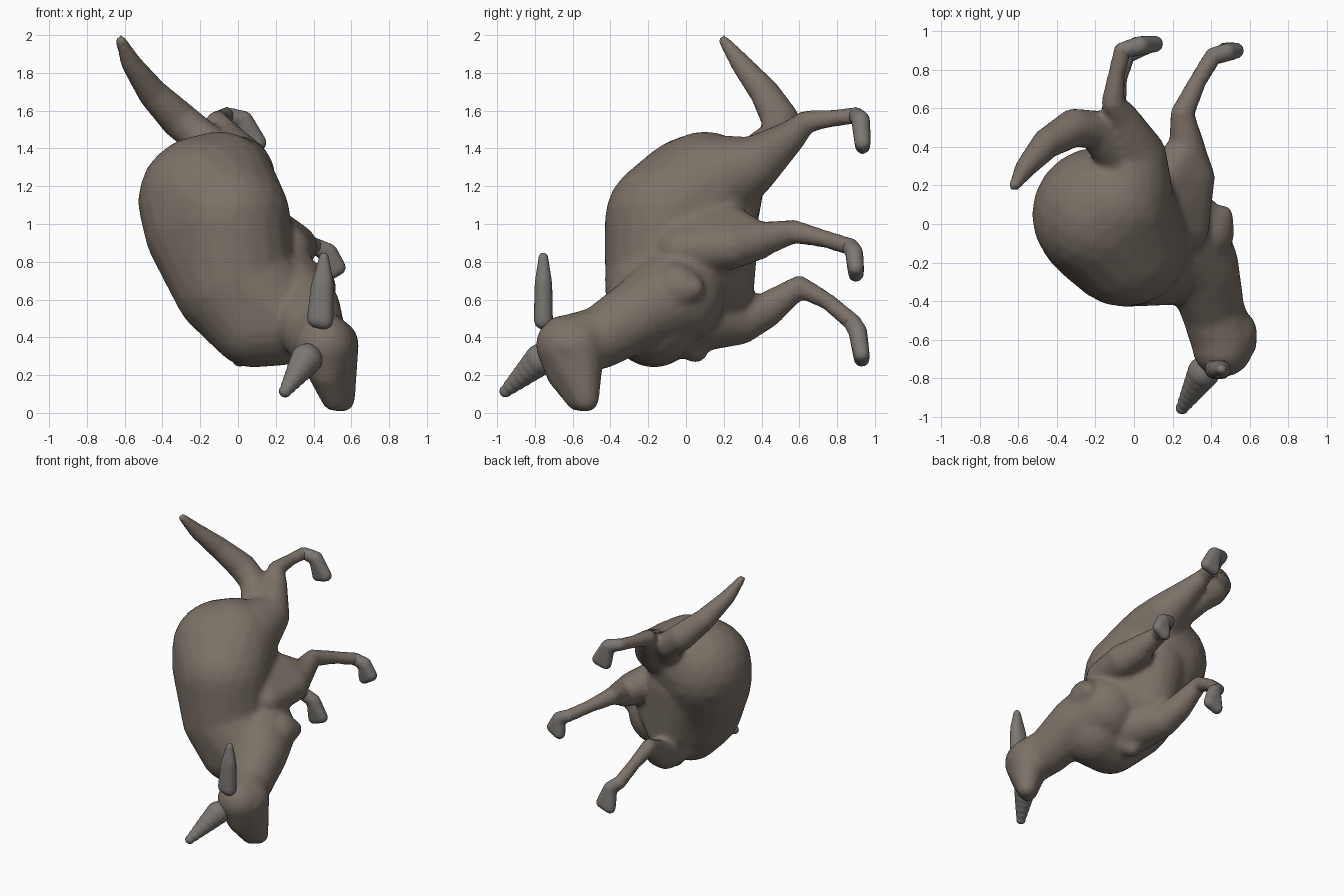
import bpy, bmesh
from mathutils import Vector


def material(name, rgb):
    m = bpy.data.materials.new(name)
    m.diffuse_color = (*rgb, 1)
    return m


HIDE = material("hide", (0.20, 0.165, 0.135))
KERATIN = material("keratin", (0.20, 0.185, 0.17))

# Unit ball points reused by every hull
ball = bmesh.new()
bmesh.ops.create_icosphere(ball, subdivisions=3, radius=1)
UNIT = [v.co.copy() for v in ball.verts]
ball.free()


def hull(bm, balls):
    """Convex skin around a few balls given as (x, y, z, radius)."""
    part = bmesh.new()
    for x, y, z, r in balls:
        for p in UNIT:
            part.verts.new(Vector((x, y, z)) + p * r)
    bmesh.ops.convex_hull(part, input=part.verts[:])
    loose = [v for v in part.verts if not v.link_faces]
    bmesh.ops.delete(part, geom=loose, context='VERTS')
    bmesh.ops.recalc_face_normals(part, faces=part.faces[:])
    me = bpy.data.meshes.new("part")
    part.to_mesh(me)
    part.free()
    bm.from_mesh(me)
    bpy.data.meshes.remove(me)


def chain(bm, balls):
    for a, b in zip(balls, balls[1:]):
        hull(bm, [a, b])


def finish(name, bm, mat, voxel=0.02, smooth=3):
    me = bpy.data.meshes.new(name)
    bm.to_mesh(me)
    bm.free()
    me.materials.append(mat)
    ob = bpy.data.objects.new(name, me)
    bpy.context.collection.objects.link(ob)
    rm = ob.modifiers.new("merge", 'REMESH')
    rm.mode = 'VOXEL'
    rm.voxel_size = voxel
    rm.use_smooth_shade = True
    sm = ob.modifiers.new("soften", 'SMOOTH')
    sm.iterations = smooth
    return ob


bm = bmesh.new()
# Trunk: heavy rump, flank, belly and chest
hull(bm, [(-0.18, 0.05, 1.12, 0.35), (-0.05, -0.10, 1.02, 0.33), (-0.17, 0.00, 0.99, 0.33),
          (-0.02, -0.10, 0.70, 0.33), (-0.10, 0.10, 1.18, 0.31)])
hull(bm, [(-0.02, -0.10, 0.70, 0.33), (0.08, -0.17, 0.48, 0.24), (0.22, -0.17, 0.50, 0.25)])
hull(bm, [(-0.05, 0.15, 1.00, 0.24), (0.0, 0.16, 0.65, 0.20), (0.13, 0.05, 0.75, 0.22)])
# Shoulder and neck
chain(bm, [(0.22, -0.05, 0.62, 0.26), (0.35, -0.22, 0.54, 0.195),
           (0.41, -0.45, 0.40, 0.165), (0.46, -0.60, 0.36, 0.165)])
# Head with muzzle and brow
hull(bm, [(0.46, -0.635, 0.36, 0.16), (0.50, -0.57, 0.36, 0.14), (0.47, -0.65, 0.21, 0.09),
          (0.55, -0.53, 0.075, 0.07), (0.51, -0.57, 0.08, 0.07)])
hull(bm, [(0.60, -0.63, 0.35, 0.04), (0.52, -0.66, 0.40, 0.08)])
# Tail
chain(bm, [(-0.08, 0.36, 1.34, 0.12), (-0.20, 0.49, 1.46, 0.10), (-0.31, 0.50, 1.55, 0.10),
           (-0.45, 0.42, 1.69, 0.08), (-0.565, 0.29, 1.85, 0.055), (-0.62, 0.20, 1.97, 0.03)])
# Legs, each from hip to pastern
legs = {
    "upper": [(-0.03, 0.18, 1.24, 0.23), (0.02, 0.35, 1.31, 0.15), (-0.06, 0.55, 1.46, 0.085),
              (-0.11, 0.63, 1.54, 0.06), (-0.09, 0.78, 1.56, 0.045), (-0.06, 0.90, 1.575, 0.046)],
    "middle": [(0.28, 0.36, 0.91, 0.10), (0.25, 0.57, 0.96, 0.062),
               (0.33, 0.74, 0.92, 0.046), (0.41, 0.87, 0.88, 0.047)],
    "lower": [(0.05, 0.05, 0.50, 0.18), (-0.02, 0.28, 0.48, 0.12), (-0.06, 0.42, 0.54, 0.095),
              (-0.10, 0.60, 0.67, 0.058), (-0.08, 0.75, 0.59, 0.045), (-0.04, 0.88, 0.48, 0.048)],
}
for path in legs.values():
    chain(bm, path)
# Broad slanted thigh of the middle leg
hull(bm, [(0.15, 0.00, 0.96, 0.13), (0.26, -0.02, 0.86, 0.13), (0.16, 0.23, 0.98, 0.12),
          (0.30, 0.24, 0.88, 0.12), (0.27, 0.38, 0.91, 0.10)])
# Folded elbow stubs under the chest
chain(bm, [(0.08, -0.02, 0.42, 0.12), (0.06, 0.05, 0.33, 0.065)])
chain(bm, [(0.38, -0.05, 0.66, 0.14), (0.455, 0.04, 0.66, 0.06)])
finish("body", bm, HIDE)

# Hooves continue each pastern and flare sideways
hooves = {
    "upper": [(-0.06, 0.90, 1.575, 0.044), (0.03, 0.925, 1.55, 0.05),
              (0.04, 0.935, 1.41, 0.04), (0.11, 0.935, 1.43, 0.043)],
    "middle": [(0.41, 0.87, 0.88, 0.046), (0.48, 0.89, 0.85, 0.048),
               (0.47, 0.90, 0.735, 0.042), (0.53, 0.90, 0.77, 0.042)],
    "lower": [(-0.04, 0.88, 0.48, 0.048), (0.02, 0.91, 0.43, 0.05),
              (0.01, 0.93, 0.285, 0.042), (0.08, 0.93, 0.31, 0.042)],
}
for name, (a, b, c, d) in hooves.items():
    bm = bmesh.new()
    hull(bm, [a, b])
    hull(bm, [b, c, d])
    finish(name + "_hoof", bm, KERATIN, 0.014, 2)

# Upright flattened horn
bm = bmesh.new()
hull(bm, [(0.415, -0.755, 0.50, 0.05), (0.455, -0.755, 0.49, 0.05),
          (0.43, -0.755, 0.66, 0.047), (0.46, -0.755, 0.70, 0.045), (0.455, -0.755, 0.825, 0.026)])
finish("upright_horn", bm, KERATIN, 0.012, 2)

# Ringed horn pointing down and back
bm = bmesh.new()
base, tip = Vector((0.38, -0.74, 0.31)), Vector((0.25, -0.955, 0.115))
for i in range(7):
    t, u = i / 7, (i + 1) / 7
    r = 0.085 * (1 - t) + 0.026 * t
    hull(bm, [(*base.lerp(tip, t), r * 0.7), (*base.lerp(tip, u), r)])
finish("ringed_horn", bm, KERATIN, 0.01, 1)
